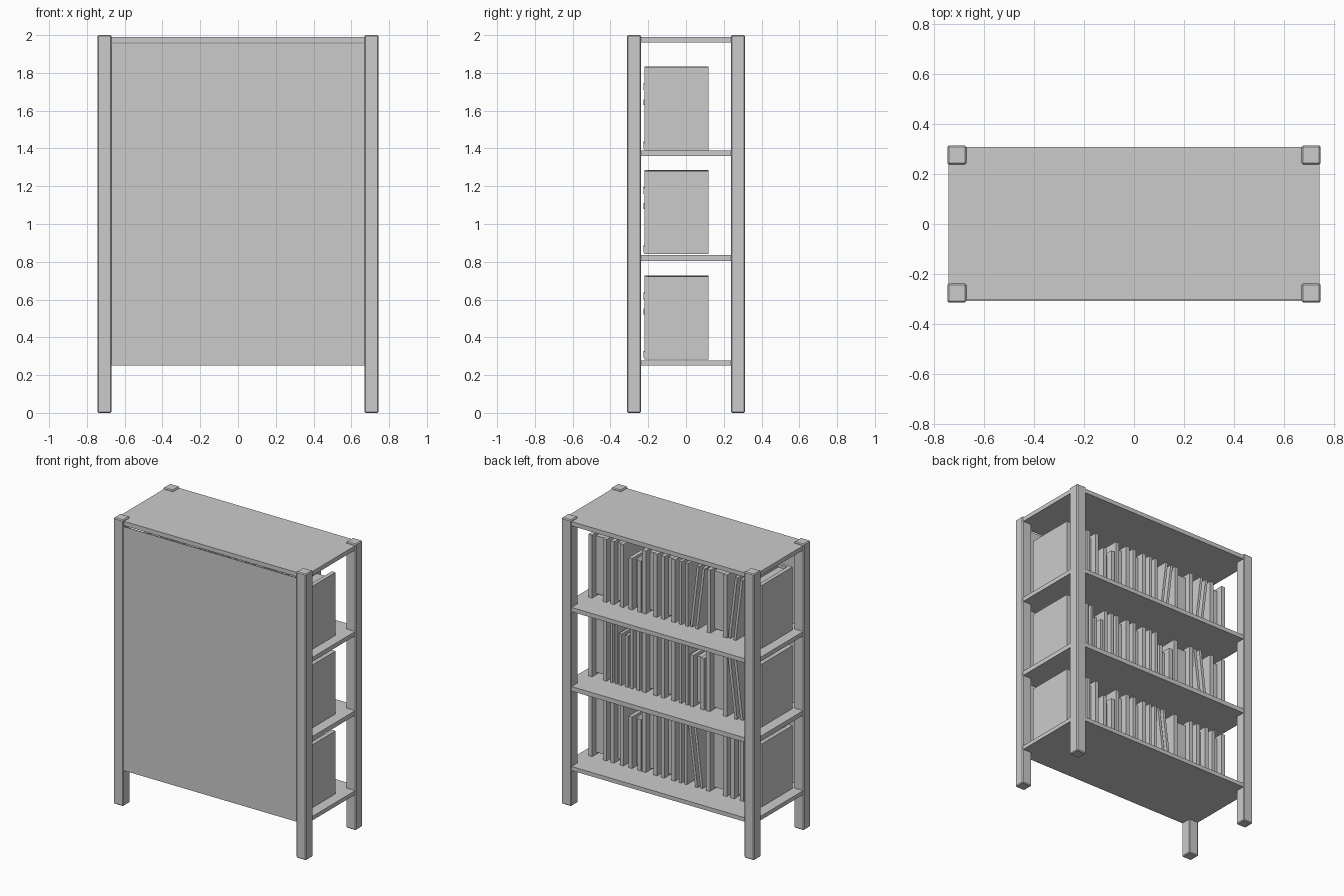
import bpy, bmesh, math
from mathutils import Matrix, Vector

if "Cube" in bpy.data.objects:
    bpy.data.objects.remove(bpy.data.objects["Cube"])

grey = bpy.data.materials.new("plain grey")
grey.diffuse_color = (0.6, 0.6, 0.6, 1)
grey.use_nodes = True
grey.node_tree.nodes["Principled BSDF"].inputs["Base Color"].default_value = grey.diffuse_color


def make(name, boxes, bevel=0.0, matrix=None):
    """One object from a list of (min corner, max corner) boxes."""
    bm = bmesh.new()
    for lo, hi in boxes:
        lo, hi = Vector(lo), Vector(hi)
        size = hi - lo
        m = Matrix.Translation((lo + hi) / 2) @ Matrix.Diagonal((*size, 1))
        bmesh.ops.create_cube(bm, size=1, matrix=m)
    if bevel:
        bmesh.ops.bevel(bm, geom=bm.edges[:], offset=bevel, segments=1, affect='EDGES')
    mesh = bpy.data.meshes.new(name)
    bm.to_mesh(mesh)
    bm.free()
    mesh.materials.append(grey)
    ob = bpy.data.objects.new(name, mesh)
    if matrix is not None:
        ob.matrix_world = matrix
    bpy.context.collection.objects.link(ob)
    return ob


# Four corner posts
for sx, side in ((-1, "left"), (1, "right")):
    for sy, end in ((-1, "front"), (1, "back")):
        x, y = sx * 0.707, sy * 0.275
        make(f"{end}_{side}_post", [((x - .038, y - .038, 0), (x + .038, y + .038, 2))], 0.006)

# Shelves and top board
for name, z0, z1 in (("bottom_shelf", .25, .278), ("middle_shelf", .805, .837),
                     ("upper_shelf", 1.36, 1.39), ("top_board", 1.96, 1.99)):
    make(name, [((-.74, -.303, z0), (.74, .308, z1))])

# Thin closing panel on the front
make("front_panel", [((-.67, -.308, .25), (.67, -.302, 1.955))])


def book(name, x0, x1, z, h, lean=0.0):
    """Hard-cover book, spine towards -y, pages set back from the cover edges."""
    w = x1 - x0
    t = min(0.028, w * 0.3)
    y0, y1 = -.22, .12
    parts = [((0, y0, 0), (t, y1, h)),                        # cover boards
             ((w - t, y0, 0), (w, y1, h)),
             ((t, y0, 0), (w - t, y0 + .02, h)),              # spine
             ((t, y0 + .02, .015), (w - t, y1 - .045, h - .02))]  # pages
    for b in (.01, h - .12):                                  # spine bands
        parts.append(((.004, y0 - .005, b), (w - .004, y0, b + .03)))
    a = math.radians(lean)
    # Lift and shift so the leaning book stands on its lower corner
    lift = w * abs(math.sin(a)) if a > 0 else 0
    lift = lift if a > 0 else w * abs(math.sin(-a))
    pivot = w if a > 0 else 0
    m = (Matrix.Translation((x0 + pivot, 0, z)) @ Matrix.Rotation(a, 4, 'Y')
         @ Matrix.Translation((-pivot, 0, 0)))
    make(name, parts, 0, m)


TALL, SHORT = .44, .36
# Rows of (x from, x to, height, lean in degrees)
rows = {
    "upper": (1.39, [(.53, .67, TALL, 0), (.40, .50, TALL, 0), (.265, .36, SHORT, 0),
                     (.14, .255, TALL, 0), (0, .11, TALL, 0), (-.10, -.03, TALL, 0),
                     (-.175, -.115, TALL, -7), (-.40, -.245, TALL, 0),
                     (-.47, -.41, TALL, -7), (-.67, -.545, TALL, 0)]),
    "middle": (.84, [(.53, .67, TALL, 0), (.45, .50, TALL, 0), (.365, .435, SHORT, 0),
                     (.275, .35, TALL, 0), (.14, .255, TALL, 0), (0, .11, TALL, 0),
                     (-.10, -.03, TALL, 0), (-.225, -.115, SHORT, 0),
                     (-.40, -.24, TALL, 0), (-.525, -.46, TALL, 7), (-.67, -.545, TALL, 0)]),
    "bottom": (.282, [(.53, .67, TALL, 0), (.40, .50, TALL, 0), (.265, .36, SHORT, 0),
                      (.14, .255, TALL, 0), (0, .11, TALL, 0), (-.09, -.03, TALL, 0),
                      (-.215, -.155, TALL, 7), (-.40, -.24, TALL, 0),
                      (-.53, -.43, TALL, 0), (-.67, -.56, TALL, 0)]),
}
for row, (z, books) in rows.items():
    for i, (x0, x1, h, lean) in enumerate(books):
        book(f"{row}_book_{i + 1}", x0, x1, z, h, lean)
